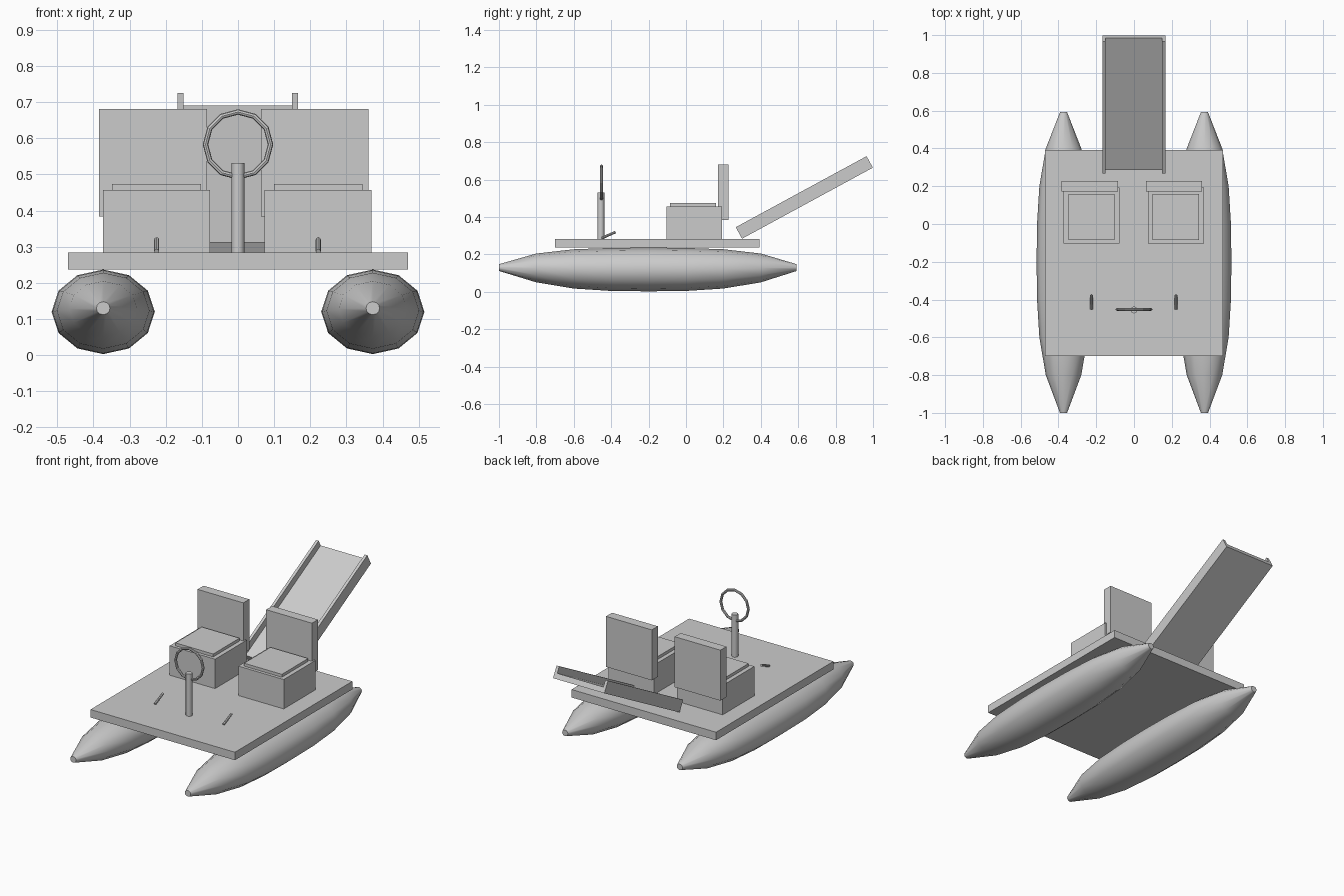
import bpy
import bmesh
from math import sin, cos, pi, radians
from mathutils import Matrix, Vector

cube = bpy.data.objects.get("Cube")
if cube:
    bpy.data.objects.remove(cube, do_unlink=True)

grey = bpy.data.materials.new("plain_grey")
grey.use_nodes = True
GREY = (0.6, 0.6, 0.6, 1)
grey.diffuse_color = GREY
grey.node_tree.nodes["Principled BSDF"].inputs["Base Color"].default_value = GREY


def finish(name, bm, smooth=False):
    bmesh.ops.recalc_face_normals(bm, faces=bm.faces)
    mesh = bpy.data.meshes.new(name)
    bm.to_mesh(mesh)
    bm.free()
    mesh.materials.append(grey)
    ob = bpy.data.objects.new(name, mesh)
    bpy.context.collection.objects.link(ob)
    if smooth:
        bpy.ops.object.select_all(action="DESELECT")
        ob.select_set(True)
        bpy.context.view_layer.objects.active = ob
        bpy.ops.object.shade_smooth_by_angle(angle=radians(40))
    return ob


def box(name, x, y, z):
    """Box from (min, max) ranges."""
    bm = bmesh.new()
    bmesh.ops.create_cube(bm, size=1)
    for v in bm.verts:
        v.co = Vector([(a + b) / 2 + c * (b - a) for (a, b), c in zip((x, y, z), v.co)])
    return finish(name, bm)


def rod(name, start, end, radius, sides):
    start, end = Vector(start), Vector(end)
    axis = end - start
    turn = axis.to_track_quat("Z", "Y").to_matrix().to_4x4()
    bm = bmesh.new()
    bmesh.ops.create_cone(bm, cap_ends=True, segments=sides, radius1=radius, radius2=radius,
                          depth=axis.length, matrix=Matrix.Translation((start + end) / 2) @ turn)
    return finish(name, bm, True)


def skin(bm, rings, closed):
    """Join consecutive rings of vertices with quads."""
    n = len(rings[0])
    pairs = list(zip(rings, rings[1:])) + ([(rings[-1], rings[0])] if closed else [])
    for a, b in pairs:
        for i in range(n):
            j = (i + 1) % n
            bm.faces.new((a[i], a[j], b[j], b[i]))


def pontoon(name, x):
    # stations: y, half height, centre height
    stations = [(-1, .018, .13), (-.8, .077, .128), (-.6, .105, .123), (-.4, .115, .12),
                (-.2, .117, .12), (0, .115, .12), (.2, .105, .123), (.4, .077, .128), (.592, .018, .13)]
    bm = bmesh.new()
    rings = []
    for y, r, z in stations:
        wide = 1.22 if r > .02 else 1.05
        rings.append([bm.verts.new((x + r * wide * sin(k * pi / 6), y, z + r * cos(k * pi / 6)))
                      for k in range(12)])
    skin(bm, rings, False)
    bm.faces.new(rings[0])
    bm.faces.new(rings[-1])
    return finish(name, bm, True)


# Floats and deck
pontoon("right_pontoon", -.373)
pontoon("left_pontoon", .373)
box("deck", (-.47, .47), (-.7, .392), (.237, .284))

# Seats
for side, x in (("right", -.225), ("left", .222)):
    box(side + "_seat_base", (x - .148, x + .148), (-.103, .192), (.284, .457))
    box(side + "_seat_cushion", (x - .123, x + .123), (-.085, .16), (.457, .474))
    back = x - .01
    box(side + "_seat_back", (back - .149, back + .149), (.172, .228), (.384, .681))
    # Pedals
    rod(side + "_pedal", (x, -.452, .287), (x, -.377, .32), .007, 8)

# Steering column and wheel
rod("steering_column", (0, -.455, .284), (0, -.455, .532), .018, 12)
bm = bmesh.new()
rings = []
for k in range(12):
    a = k * pi / 6
    rings.append([])
    for m in range(8):
        t = m * pi / 4
        r = .09 + .0075 * cos(t)
        rings[-1].append(bm.verts.new((r * sin(a), -.452 + .0075 * sin(t), .583 + r * cos(a))))
skin(bm, rings, True)
finish("steering_wheel", bm)

# Slide: bed and two rails built flat, then tilted together
tilt = Matrix.Translation((0, .6325, .505)) @ Matrix.Rotation(radians(28.5), 4, "X")
for name, x, top in (("slide_bed", (-.152, .15), -.004),
                     ("slide_right_rail", (-.168, -.151), .035),
                     ("slide_left_rail", (.149, .166), .035)):
    box(name, x, (-.398, .398), (-.035, top)).data.transform(tilt)
